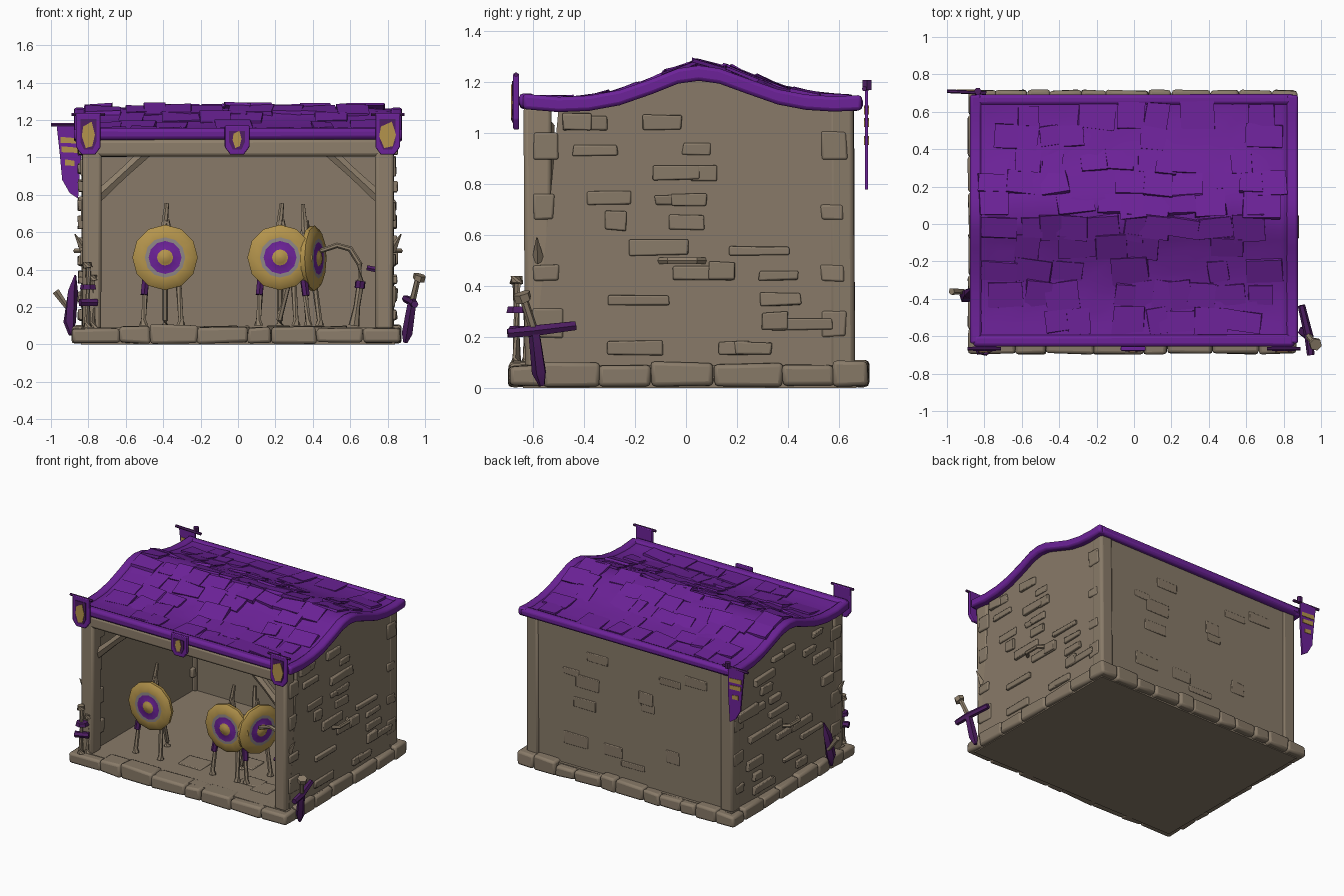
import bpy, bmesh, math, random
from mathutils import Vector, Matrix

if "Cube" in bpy.data.objects:
    bpy.data.objects.remove(bpy.data.objects["Cube"])
random.seed(4)

def mat(name, *rgb):
    m = bpy.data.materials.new(name)
    lin = [((c / 255 + 0.055) / 1.055) ** 2.4 for c in rgb]
    m.diffuse_color = (*lin, 1)
    m.use_nodes = True
    m.node_tree.nodes["Principled BSDF"].inputs["Base Color"].default_value = m.diffuse_color
    return m

STONE = mat("warm_stone", 136, 122, 104)
WOOD = mat("pale_wood", 142, 127, 107)
PURPLE = mat("roof_purple", 108, 34, 152)
DARK = mat("dark_purple", 78, 30, 98)
GOLD = mat("straw_gold", 180, 148, 76)
GREY = mat("ring_grey", 142, 134, 134)
U = random.uniform

def finish(name, bm, mats, bevel=0, segs=2, M=None):
    if M: bm.transform(M)
    bmesh.ops.recalc_face_normals(bm, faces=bm.faces)
    me = bpy.data.meshes.new(name)
    bm.to_mesh(me)
    bm.free()
    for m in (mats if isinstance(mats, list) else [mats]): me.materials.append(m)
    ob = bpy.data.objects.new(name, me)
    bpy.context.collection.objects.link(ob)
    if bevel:
        b = ob.modifiers.new("soft_edges", 'BEVEL')
        b.width, b.segments = bevel, segs
    bpy.context.view_layer.objects.active = ob
    ob.select_set(True)
    bpy.ops.object.shade_smooth_by_angle(angle=math.radians(40))
    ob.select_set(False)
    return ob

def box(name, lo, hi, m, bevel=0.0, jitter=0.0, rot=None):
    lo, hi = Vector(lo), Vector(hi)
    c, s = (lo + hi) / 2, hi - lo
    bm = bmesh.new()
    bmesh.ops.create_cube(bm, size=1)
    for v in bm.verts:
        v.co = Vector(v.co[i] * s[i] + U(-jitter, jitter) for i in range(3))
    M = Matrix.Translation(c) @ (rot if rot else Matrix())
    return finish(name, bm, m, bevel, 2, M)

def tube(name, pts, radii, m, n=7, M=None):
    """Sweep a round section along a path with varying radius."""
    bm, rings = bmesh.new(), []
    pts = [Vector(p) for p in pts]
    for i, p in enumerate(pts):
        d = pts[min(i + 1, len(pts) - 1)] - pts[max(i - 1, 0)]
        q = d.to_track_quat('Z', 'Y')
        rings.append([bm.verts.new(p + q @ Vector((radii[i] * math.cos(k * math.tau / n),
                      radii[i] * math.sin(k * math.tau / n), 0))) for k in range(n)])
    for a, b in zip(rings, rings[1:]):
        for k in range(n): bm.faces.new((a[k], a[k - 1], b[k - 1], b[k]))
    bm.faces.new(rings[0]); bm.faces.new(rings[-1])
    return finish(name, bm, m, M=M)

def prism(name, pts, axis, lo, hi, m, bevel=0.0):
    """Extrude a 2D outline along x (outline is y,z) or y (outline is x,z)."""
    place = (lambda a, b, t: (t, a, b)) if axis == 'x' else (lambda a, b, t: (a, t, b))
    bm = bmesh.new()
    A, B = [[bm.verts.new(place(a, b, t)) for a, b in pts] for t in (lo, hi)]
    for i in range(len(pts)): bm.faces.new((A[i], A[i - 1], B[i - 1], B[i]))
    bm.faces.new(A); bm.faces.new(B)
    return finish(name, bm, m, bevel)

# Roof curve, centre line of the gable trim in y,z
CURVE = [(-.64, 1.125), (-.5, 1.113), (-.38, 1.118), (-.26, 1.14), (-.13, 1.185), (-.03, 1.225), (.05, 1.236),
         (.13, 1.225), (.24, 1.185), (.36, 1.143), (.47, 1.122), (.58, 1.115), (.69, 1.12)]
def roof_z(y):
    for (a, za), (b, zb) in zip(CURVE, CURVE[1:]):
        if y <= b: return za + (zb - za) * (y - a) / (b - a)
    return CURVE[-1][1]

# Floor slab and rim stones
box("floor_slab", (-.84, -.64, 0), (.84, .67, .09), STONE)
def stones(along_x, fixed_lo, fixed_hi, a, end):
    while a < end - .02:
        b = min(a + U(.12, .27), end)
        if end - b < .08: b = end
        t = U(.085, .108)
        lo, hi = ((a, fixed_lo), (b, fixed_hi)) if along_x else ((fixed_lo, a), (fixed_hi, b))
        box("rim_stone", (*lo, .008), (*hi, t), STONE, .016, .006)
        a = b
stones(True, -.695, -.56, -.885, .87)
stones(True, .58, .715, -.885, .87)
stones(False, -.885, -.76, -.56, .58)
stones(False, .75, .87, -.56, .58)
for i in range(9):
    x, y = U(-.65, .55), U(-.5, .4)
    box("floor_flagstone", (x, y, .08), (x + U(.1, .2), y + U(.1, .18), .098), STONE, .006, .004)

# Walls: curved gable sides and the back
gable = [(-.6, .05)] + [(y, z - .015) for y, z in CURVE if -.6 < y < .65] + [(.645, 1.1), (.645, .05)]
for s in (-1, 1):
    prism("side_wall", gable, 'x', s * .76, s * .832, STONE)
    # raised and recessed-looking bricks
    for row in range(10):
        for k in range(2 if row % 3 else 3):
            y, w, h, z = U(-.5, .38), U(.08, .25), U(.03, .075), .13 + row * .098
            box("wall_brick", (s * .835 - .02, y, z), (s * .835 + U(.008, .018), y + w, z + h), STONE, .006, .005)
    # quoins at both corners
    for z in (.2, .42, .66, .9):
        for y in (-.6, .53):
            box("corner_quoin", (s * .79 - .05, y, z), (s * .79 + .052, y + U(.08, .12), z + U(.06, .12)), STONE, .008, .005)
    # posts and header braces
    box("front_post", (s * .78 - .05, -.635, .08), (s * .78 + .05, -.53, 1.11), WOOD, .018, .004)
    box("back_post", (s * .785 - .05, .56, .08), (s * .785 + .05, .66, 1.11), STONE, .018, .004)
    tube("corner_brace", [(s * .75, -.55, .79), (s * .62, -.55, .91), (s * .49, -.55, 1.03)], [.035, .03, .035], WOOD, 6)
    # wall bracket and splinter
    tube("wall_bracket", [(s * .83, -.1, .5), (s * .868, -.07, .5), (s * .868, .04, .5), (s * .83, .07, .5)], [.014] * 4, WOOD, 6)
    tube("wall_splinter", [(s * .82, -.58, .5), (s * .872, -.585, .59)], [.025, .003], WOOD, 4)
box("back_wall", (-.8, .58, .05), (.8, .65, 1.12), STONE)
for i in range(12):
    x, z = U(-.75, .6), U(.15, .95)
    box("back_brick", (x, .6, z), (x + U(.1, .2), .655, z + U(.04, .09)), STONE, .005, .003)
box("header_beam", (-.78, -.635, 1.005), (.78, -.54, 1.095), WOOD, .018, .004)

# Roof sheet with a sagging, puffed surface
bm = bmesh.new()
NX, NY = 26, 24
grid = []
for i in range(NX + 1):
    x = -.85 + 1.7 * i / NX
    row = []
    for j in range(NY + 1):
        y = -.64 + 1.33 * j / NY
        inside = min(1, (.85 - abs(x)) * 5) * min(1, (y + .64) * 5, (.69 - y) * 5)
        row.append(bm.verts.new((x, y, roof_z(y) + .02 + inside * (U(-.004, .006) + .022 * max(0, math.sin((y + .1) * 4))))))
    grid.append(row)
for i in range(NX):
    for j in range(NY):
        bm.faces.new((grid[i][j], grid[i + 1][j], grid[i + 1][j + 1], grid[i][j + 1]))
roof = finish("roof_sheet", bm, PURPLE)
sol = roof.modifiers.new("thickness", 'SOLIDIFY')
sol.thickness, sol.offset = .04, -1

# Loose shingles in rows, tilted with the slope
for y in (-.52, -.38, -.25, -.12, -.02, .11, .22, .34, .47, .58):
    x = -.76 + U(0, .08)
    while x < .76:
        w, d = U(.1, .2), U(.1, .16)
        slope = math.atan2(roof_z(y + .04) - roof_z(y - .04), .08)
        tilt = slope + U(.02, .13) * (1 if y < .05 else -1)
        z = roof_z(y) + .022 + .018 * max(0, math.sin((y + .1) * 4))
        if U(0, 1) < .7:
            box("shingle", (x - w / 2, y - d / 2, z - .008), (x + w / 2, y + d / 2, z + .009), PURPLE, 0, .006,
                Matrix.Rotation(U(-.15, .15), 4, 'Z') @ Matrix.Rotation(tilt, 4, 'X'))
        x += w * .95

# Rolled purple trims along gables and eaves
band = [(y, z + .03) for y, z in CURVE] + [(y, z - .03) for y, z in reversed(CURVE)]
for s in (-1, 1):
    prism("gable_trim", band, 'x', s * .815, s * .878, PURPLE, .014)
box("front_eave", (-.86, -.655, 1.095), (.86, -.59, 1.158), PURPLE, .02, .003)
box("back_eave", (-.86, .635, 1.09), (.86, .692, 1.148), PURPLE, .02, .003)

# Front banners with gold emblem plates
def banner(cx, top, emblem):
    def shield(w, t, b):
        return [(cx - w, t), (cx - w, b + .04), (cx - w * .55, b), (cx + w * .55, b), (cx + w, b + .04), (cx + w, t)]
    prism("banner_cloth", shield(.066, top, 1.015), 'y', -.678, -.655, PURPLE, .005)
    prism("banner_field", shield(.043, top - .03, 1.043), 'y', -.682, -.675, DARK)
    e, h = emblem, top - 1.06
    prism("banner_emblem", [(cx - e, 1.06 + h * .3), (cx - e * .4, 1.05), (cx + e * .6, 1.06), (cx + e, 1.06 + h * .35),
          (cx + e * .5, 1.06 + h * .75), (cx - e * .8, 1.06 + h * .6)], 'y', -.686, -.681, GOLD)
banner(-.8, 1.235, .035)
banner(.8, 1.235, .045)
banner(-.005, 1.17, .024)
for s in (-1, 1):
    tube("banner_rod", [(s * .89, -.667, 1.23), (s * .71, -.667, 1.23)], [.009] * 2, DARK, 6)

# Side flag at the back left corner
tube("flag_rod", [(-1, .71, 1.175), (-.79, .7, 1.175)], [.01] * 2, DARK, 6)
tube("flag_knob", [(-.835, .71, 1.17), (-.835, .71, 1.21)], [.02] * 2, DARK, 6)
prism("flag_cloth", [(-.97, 1.175), (-.955, 1.04), (-.94, .88), (-.9, .81), (-.855, .78), (-.84, 1), (-.84, 1.175)],
      'y', .703, .715, PURPLE)
for z, w in ((1.09, .05), (1.04, .045), (.97, .025)):
    prism("flag_stripe", [(-.9 - w, z + .02), (-.9 - w, z - .012), (-.9 + w, z - .016), (-.9 + w, z + .012)], 'y', .699, .719, GOLD)

# Round archery targets on tripods
def target(c, angle):
    M = Matrix.Translation(c) @ Matrix.Rotation(angle, 4, 'Z')
    n, bm, rings = 12, bmesh.new(), []
    prof = [(.001, -.036), (.03, -.034), (.043, -.024), (.088, -.022), (.108, -.022), (.15, -.018), (.175, 0), (.172, .025), (.14, .035), (.001, .035)]
    for r, y in prof:
        rings.append([bm.verts.new((r * math.cos(k * math.tau / n), y, r * math.sin(k * math.tau / n))) for k in range(n)])
    for i, (a, b) in enumerate(zip(rings, rings[1:])):
        for k in range(n):
            f = bm.faces.new((a[k], a[k - 1], b[k - 1], b[k]))
            f.material_index = {2: 1, 3: 2}.get(i, 0)
    finish("target_disc", bm, [GOLD, PURPLE, GREY], M=M)
    g = .1 - c[2]
    for foot, knee in (((-.115, .0, g), (-.1, .03, -.1)), ((.085, .0, g), (.07, .03, -.1)), ((0, .2, g), (0, .14, -.1))):
        tube("target_leg", [foot, (foot[0], foot[1], g + .03), knee, (.01, .05, .2)], [.025, .015, .016, .014], WOOD, 6, M)
    tube("leg_wrap", [(-.112, .012, -.2), (-.104, .026, -.12)], [.021, .021], DARK, 6, M)
    tube("target_stub", [(-.01, .05, .1), (0, .06, .2), (.01, .07, .29)], [.018, .017, .012], WOOD, 6, M)
target((-.39, -.46, .465), 0)
target((.225, -.45, .465), 0)
target((.41, -.33, .46), math.radians(72))
# Bent practice pole to the right of the targets
tube("bent_pole", [(.44, -.38, .5), (.53, -.38, .53), (.6, -.38, .51), (.65, -.38, .43), (.655, -.38, .33), (.635, -.38, .2), (.62, -.38, .1)],
     [.013, .015, .016, .016, .02, .018, .03], WOOD)
tube("pole_wrap", [(.655, -.38, .34), (.65, -.38, .3)], [.028, .028], DARK)
tube("post_peg", [(.69, -.56, .41), (.81, -.57, .385)], [.016, .016], DARK, 6)

# Weapons leaning on the front corners
tube("right_blade", [(.895, -.565, .01), (.905, -.575, .06), (.93, -.595, .22)], [.012, .03, .024], DARK, 5)
tube("right_guard", [(.945, -.7, .215), (.935, -.6, .225), (.895, -.435, .245)], [.02, .024, .02], DARK, 6)
tube("right_grip", [(.93, -.595, .22), (.96, -.635, .345), (.965, -.638, .345), (.972, -.645, .372)], [.018, .016, .034, .034], WOOD, 6)
tube("left_blade", [(-.895, -.4, .05), (-.9, -.39, .12), (-.885, -.37, .28), (-.87, -.35, .37)], [.012, .035, .03, .005], DARK, 5)
tube("left_spike", [(-.9, -.36, .18), (-.975, -.36, .285)], [.012, .02], WOOD, 5)
for x, y, top in ((-.805, -.665, .44), (-.775, -.625, .37)):
    tube("corner_hilt", [(x, y, .09), (x, y, .12), (x + .005, y, top - .03), (x, y, top - .03), (x, y, top)],
         [.026, .017, .016, .028, .024], WOOD)
tube("hilt_guard", [(-.845, -.68, .225), (-.755, -.645, .225)], [.022, .022], DARK, 6)
tube("hilt_collar", [(-.8, -.66, .295), (-.8, -.66, .32)], [.046, .04], DARK)
